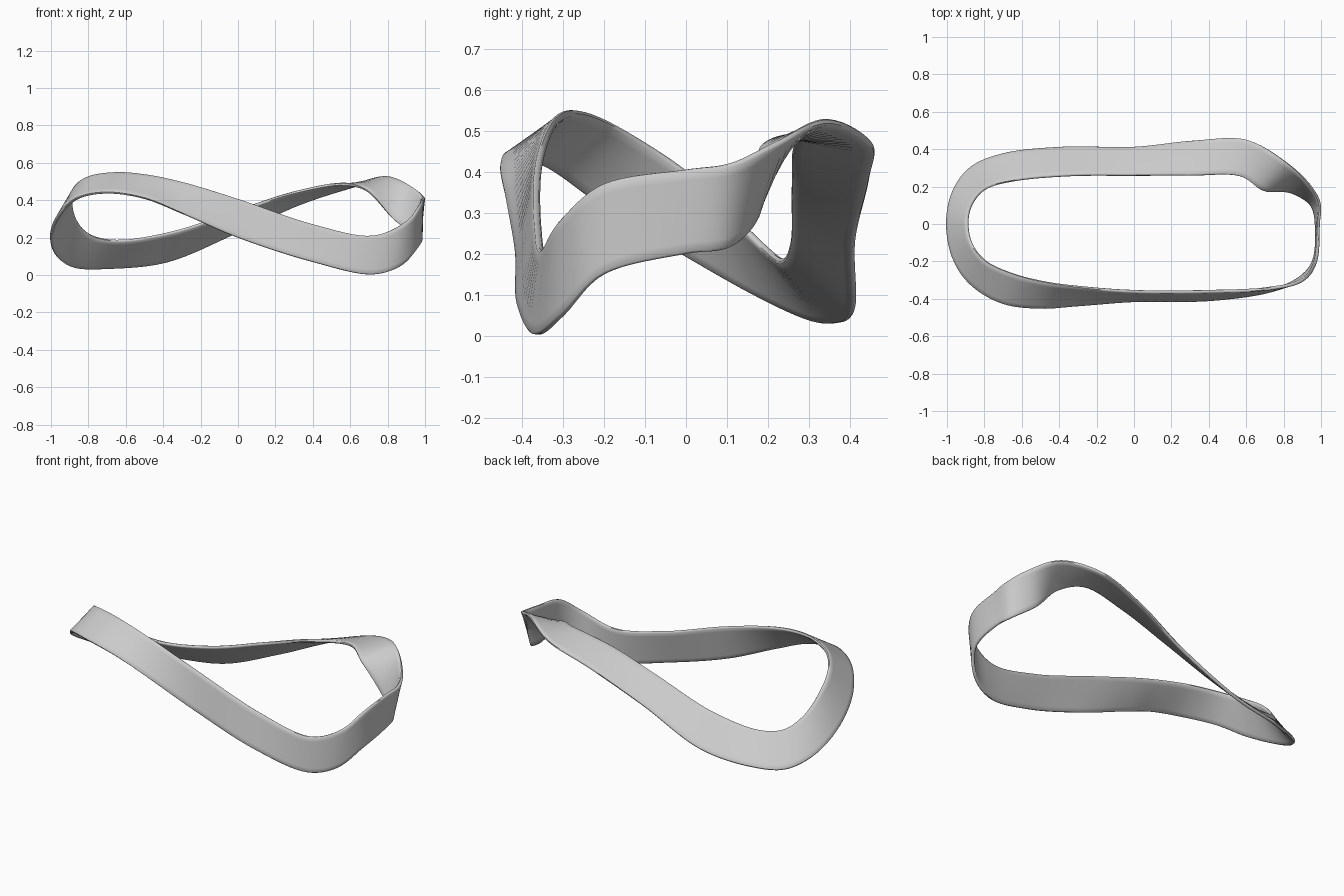
import bpy, bmesh, math
from mathutils import Vector

if "Cube" in bpy.data.objects:
    bpy.data.objects.remove(bpy.data.objects["Cube"])

THICK = 0.018   # band thickness
STEPS = 8       # rings between stations

# Stations round the loop: one edge point, then the opposite edge point
STATIONS = [
    (0.72, -.345, .21, 0.72, -.36, .003), (0.40, -.36, .27, 0.40, -.405, .07),
    (0.00, -.36, .405, 0.00, -.41, .20), (-.30, -.335, .495, -.30, -.435, .33),
    (-.50, -.305, .535, -.50, -.45, .41), (-.65, -.265, .545, -.70, -.425, .44),
    (-.79, -.20, .525, -.86, -.335, .41), (-.865, -.11, .475, -.96, -.20, .315),
    (-.89, 0.00, .40, -1.0, 0.00, .195), (-.865, .11, .295, -.965, .18, .095),
    (-.79, .19, .215, -.87, .305, .04), (-.65, .23, .185, -.70, .375, .035),
    (-.35, .258, .23, -.38, .41, .07), (0.00, .26, .345, 0.00, .41, .23),
    (0.30, .26, .44, 0.33, .445, .38), (0.57, .255, .485, 0.60, .45, .47),
    (0.69, .18, .45, 0.80, .34, .522), (0.84, .17, .29, 0.93, .22, .47),
    (0.95, .10, .215, 0.99, .11, .42), (0.975, 0.0, .20, 0.985, 0.0, .405),
    (0.96, -.20, .15, 0.97, -.20, .37), (0.87, -.30, .05, 0.90, -.30, .285),
]


def smooth_loop(pts, steps):
    """Closed centripetal Catmull-Rom curve through pts."""
    out, n = [], len(pts)
    for i in range(n):
        p0, p1, p2, p3 = (pts[(i + k) % n] for k in (-1, 0, 1, 2))
        d0, d1, d2 = ((b - a).length ** 0.5 for a, b in ((p0, p1), (p1, p2), (p2, p3)))
        m1 = (p2 - p1) + d1 * ((p1 - p0) / d0 - (p2 - p0) / (d0 + d1))
        m2 = (p2 - p1) + d1 * ((p3 - p2) / d2 - (p3 - p1) / (d1 + d2))
        for s in range(steps):
            t = s / steps
            out.append(p1 * (2*t**3 - 3*t**2 + 1) + m1 * (t**3 - 2*t**2 + t)
                       + p2 * (3*t**2 - 2*t**3) + m2 * (t**3 - t**2))
    return out


# The half twist makes both edges one closed curve running twice round the loop
edge = smooth_loop([Vector(s[:3]) for s in STATIONS] + [Vector(s[3:]) for s in STATIONS], STEPS)
half = len(edge) // 2

# Rounded flat cross-section: (side, inset from edge, offset along normal)
h = THICK / 2
one_side = [(1, h * 3, h), (1, h * .6, h), (1, 0, h * .5), (1, 0, -h * .5), (1, h * .6, -h), (1, h * 3, -h)]
mids = 4
section = one_side + [(-s, i, -n) for s, i, n in one_side]

bm = bmesh.new()
rings = []
for i in range(half):
    a, b = edge[i], edge[i + half]
    tangent = (edge[i + 1] + edge[(i + 1 + half) % (2 * half)]) - (edge[i - 1] + edge[i - 1 + half])
    width = (a - b).normalized()
    normal = tangent.cross(width).normalized()
    rings.append([bm.verts.new((a if s > 0 else b) - width * s * inset + normal * off)
                  for s, inset, off in section])

# Close the loop with the section turned half way round
k = len(section)
rings.append([rings[0][(j + k // 2) % k] for j in range(k)])
for r0, r1 in zip(rings, rings[1:]):
    for j in range(k):
        bm.faces.new((r0[j], r0[(j + 1) % k], r1[(j + 1) % k], r1[j]))
bmesh.ops.recalc_face_normals(bm, faces=bm.faces)

mesh = bpy.data.meshes.new("twisted_band")
bm.to_mesh(mesh)
bm.free()
band = bpy.data.objects.new("twisted_band", mesh)
bpy.context.collection.objects.link(band)
bpy.context.view_layer.objects.active = band
band.select_set(True)
bpy.ops.object.shade_smooth_by_angle(angle=math.radians(50))
